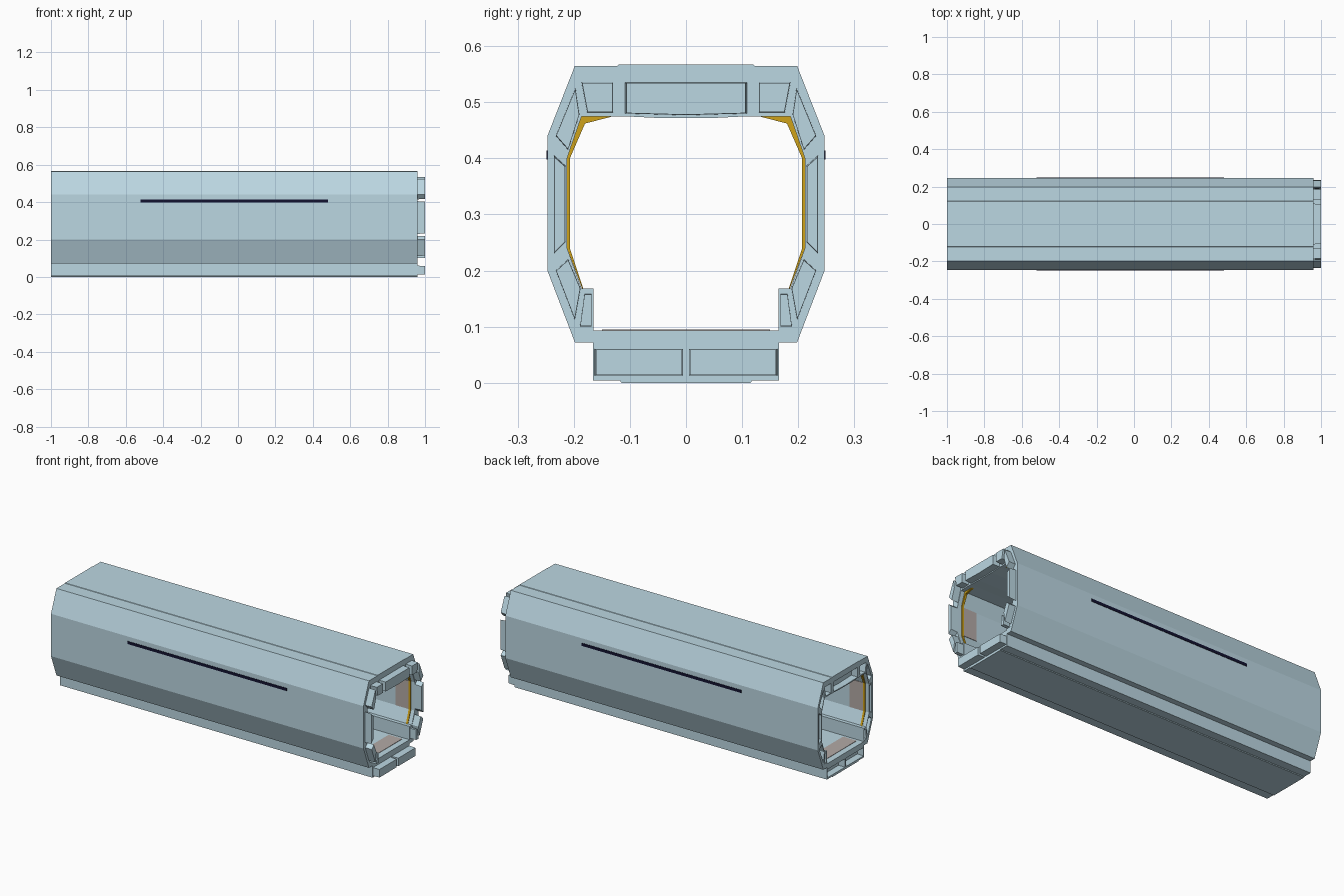
import bpy, bmesh

if "Cube" in bpy.data.objects:
    bpy.data.objects.remove(bpy.data.objects["Cube"])


def material(name, color):
    m = bpy.data.materials.new(name)
    m.diffuse_color = (*color, 1)
    m.use_nodes = True
    m.node_tree.nodes["Principled BSDF"].inputs["Base Color"].default_value = m.diffuse_color
    return m


blue = material("pale_blue", (0.50, 0.68, 0.76))
gold = material("gold", (0.62, 0.36, 0.01))
dark = material("dark_navy", (0.006, 0.006, 0.03))
beige = material("beige_grey", (0.45, 0.40, 0.38))


def prisms(name, outlines, x0, x1, mat, shrink=1.0):
    """Extrude (y, z) outlines along x, optionally tapering the x1 end."""
    bm = bmesh.new()
    for pts in outlines:
        cy = sum(p[0] for p in pts) / len(pts)
        cz = sum(p[1] for p in pts) / len(pts)
        a = [bm.verts.new((x0, y, z)) for y, z in pts]
        b = [bm.verts.new((x1, cy + (y - cy) * shrink, cz + (z - cz) * shrink)) for y, z in pts]
        bm.faces.new(a)
        bm.faces.new(b)
        for i in range(len(pts)):
            j = (i + 1) % len(pts)
            bm.faces.new((a[i], a[j], b[j], b[i]))
    bmesh.ops.recalc_face_normals(bm, faces=bm.faces)
    me = bpy.data.meshes.new(name)
    bm.to_mesh(me)
    bm.free()
    me.materials.append(mat)
    ob = bpy.data.objects.new(name, me)
    bpy.context.collection.objects.link(ob)
    return ob


def flip(pts):
    return [(-y, z) for y, z in pts]


def closed(half):
    return half + flip(half)[::-1]


def cut(target, cutter):
    mod = target.modifiers.new("cut", 'BOOLEAN')
    mod.operation = 'DIFFERENCE'
    mod.solver = 'EXACT'
    mod.object = cutter
    bpy.context.view_layer.objects.active = target
    bpy.ops.object.modifier_apply(modifier=mod.name)
    bpy.data.objects.remove(cutter)


# Half profiles, bottom to top
outer = [(0.115, 0.0), (0.118, 0.004), (0.166, 0.004), (0.166, 0.072), (0.198, 0.072),
         (0.247, 0.2), (0.247, 0.44), (0.198, 0.565), (0.122, 0.565), (0.12, 0.567)]
inner = [(0.165, 0.093), (0.165, 0.168), (0.186, 0.168), (0.212, 0.24),
         (0.212, 0.40), (0.186, 0.475), (0.11, 0.475), (0.05, 0.472)]

# Connector outlines shared by the tabs and sockets
half_tabs = [
    [(0.130, 0.535), (0.186, 0.535), (0.176, 0.482), (0.130, 0.482)],
    [(0.197, 0.525), (0.232, 0.440), (0.210, 0.415), (0.190, 0.478)],
    [(0.235, 0.405), (0.235, 0.230), (0.215, 0.250), (0.215, 0.387)],
    [(0.210, 0.220), (0.232, 0.200), (0.198, 0.112), (0.188, 0.168)],
    [(0.168, 0.100), (0.189, 0.100), (0.181, 0.158), (0.168, 0.158)],
    [(0.005, 0.013), (0.163, 0.013), (0.163, 0.060), (0.005, 0.060)],
]
tabs = half_tabs + [flip(t) for t in half_tabs]
tabs.append([(-0.109, 0.480), (0.0, 0.477), (0.109, 0.480), (0.109, 0.535), (-0.109, 0.535)])

# Hollow shell with sockets at the left end
shell = prisms("tunnel_shell", [closed(outer)], -1.0, 0.96, blue)
cut(shell, prisms("bore_cutter", [closed(inner)], -1.1, 1.1, blue))
cut(shell, prisms("socket_cutter", tabs, -1.01, -0.96, blue))

# Tabs at the right end
prisms("connector_tabs", tabs, 0.959, 1.0, blue, 0.97)

# Trim and lining inside both ends
arch = [(0.185, 0.168), (0.212, 0.24), (0.212, 0.40), (0.186, 0.475), (0.13, 0.475),
        (0.18, 0.462), (0.207, 0.40), (0.207, 0.24), (0.183, 0.168)]
panel = [(0.212, 0.24), (0.212, 0.40), (0.2095, 0.40), (0.2095, 0.24)]
floor = [(-0.15, 0.092), (0.15, 0.092), (0.15, 0.095), (-0.15, 0.095)]
for side, s in (("right", 1), ("left", -1)):
    def at(x):
        return -0.02 + s * x
    prisms(side + "_gold_trim", [arch, flip(arch)], at(0.945), at(0.957), gold)
    prisms(side + "_wall_lining", [panel, flip(panel)], at(0.86), at(0.945), beige)
    prisms(side + "_floor_plate", [floor], at(0.86), at(0.945), beige)

# Dark strips along both outer walls
strip = [(0.24, 0.398), (0.249, 0.398), (0.249, 0.414), (0.24, 0.414)]
prisms("side_strips", [strip, flip(strip)], -0.52, 0.48, dark)
